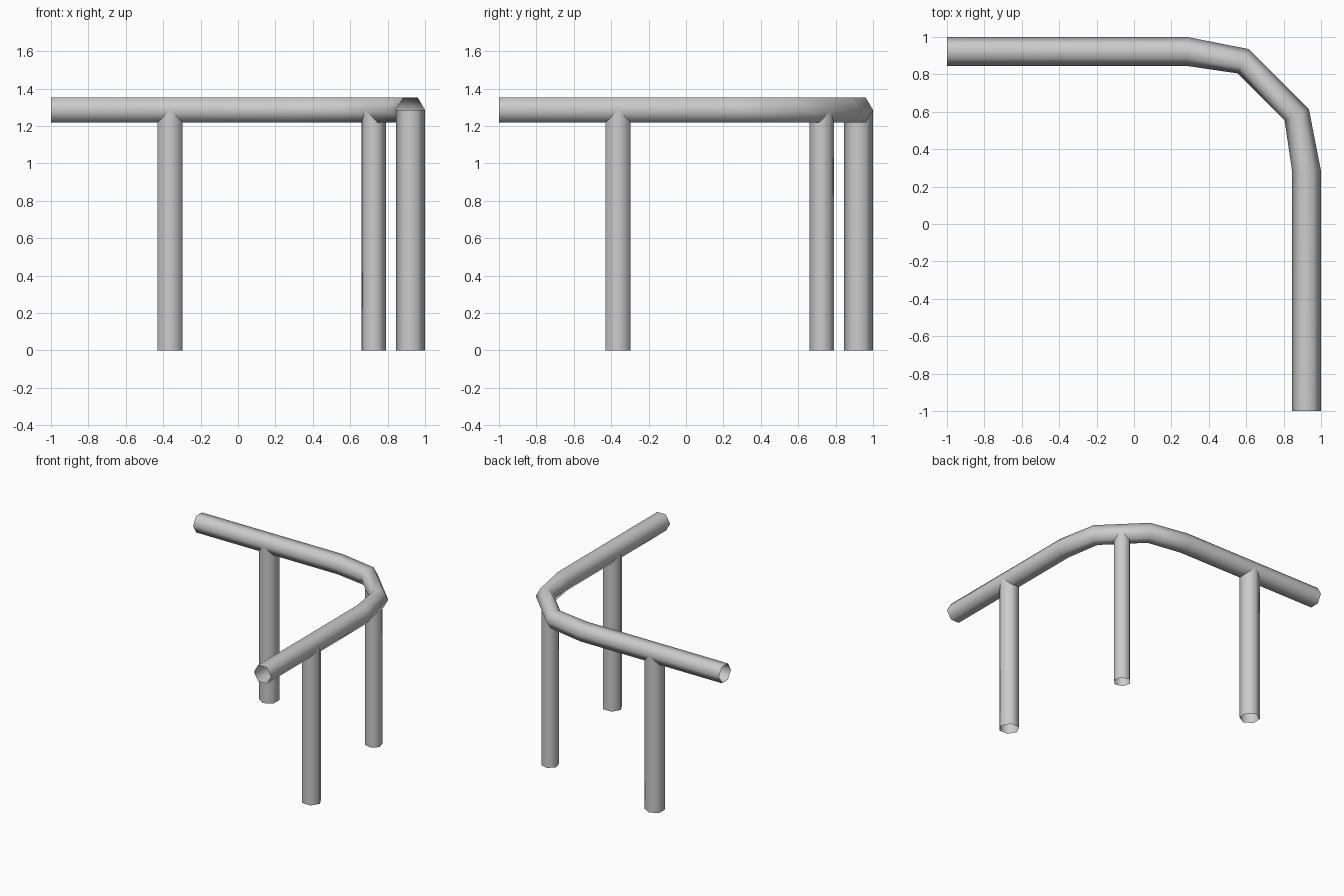
import bpy, bmesh
from math import sin, cos, pi, radians
from mathutils import Vector

if "Cube" in bpy.data.objects:
    bpy.data.objects.remove(bpy.data.objects["Cube"])

SIDES, R, RAIL_Z = 6, 0.0775, 1.285


def tube(name, rings):
    """Open smooth tube through rings of vertices."""
    bm = bmesh.new()
    loops = [[bm.verts.new(p) for p in ring] for ring in rings]
    for a, b in zip(loops, loops[1:]):
        for i in range(SIDES):
            j = (i + 1) % SIDES
            bm.faces.new((a[i], a[j], b[j], b[i]))
    bmesh.ops.recalc_face_normals(bm, faces=bm.faces)
    for f in bm.faces:
        f.smooth = True
    me = bpy.data.meshes.new(name)
    bm.to_mesh(me)
    bm.free()
    ob = bpy.data.objects.new(name, me)
    bpy.context.collection.objects.link(ob)
    return ob


def rail_ring(x, y, angle, half):
    """Upright hexagon whose side corners point along the given plan angle."""
    d = Vector((cos(radians(angle)), sin(radians(angle)), 0))
    return [Vector((x, y, RAIL_Z)) + d * half * cos(k * pi / 3)
            + Vector((0, 0, R * sin(k * pi / 3))) for k in range(SIDES)]


def post(name, x, y, r, angle):
    """Vertical hexagonal post ending inside the rail."""
    a0 = radians(angle)
    tube(name, [[Vector((x + r * cos(a0 + k * pi / 3), y + r * sin(a0 + k * pi / 3), z))
                 for k in range(SIDES)] for z in (0, RAIL_Z)])


# Bent top rail: half the path, then the same half mirrored across the diagonal
half_path = [(-1, 0.9225, 90, R), (0.283, 0.9225, 90, R), (0.585, 0.87, 65, 0.0715)]
path = half_path + [(y, x, 90 - a, h) for x, y, a, h in reversed(half_path)]
tube("top_rail", [rail_ring(*p) for p in path])

# Three posts, each with a corner pointing across the rail
post("back_post", -0.363, 0.9225, R, 90)
post("corner_post", 0.726, 0.726, 0.067, 45)
post("side_post", 0.9225, -0.363, R, 0)
